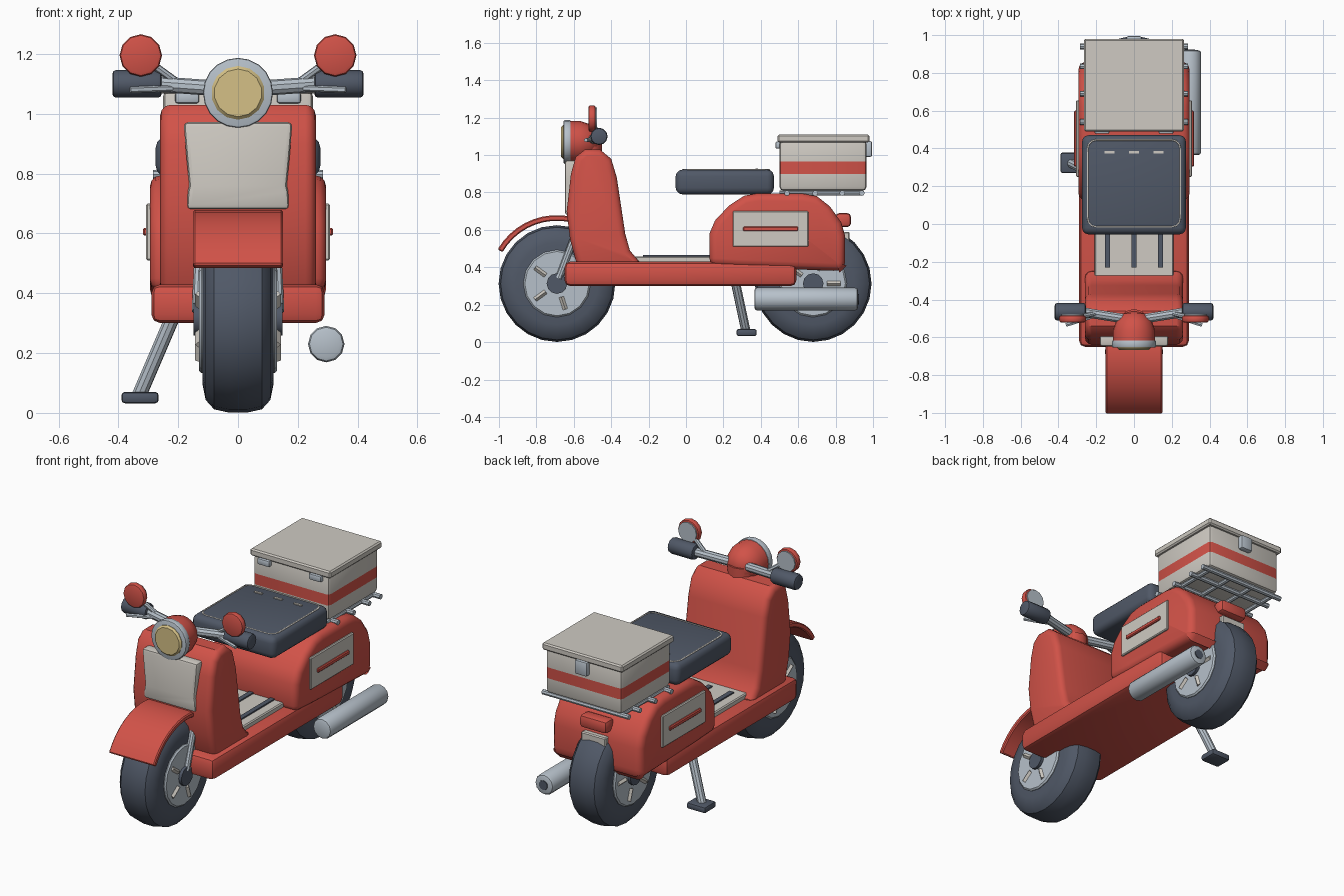
import bpy, bmesh, math
from mathutils import Vector, Matrix

if "Cube" in bpy.data.objects:
    bpy.data.objects.remove(bpy.data.objects["Cube"], do_unlink=True)


def material(name, rgb):
    m = bpy.data.materials.new(name)
    m.use_nodes = True
    m.diffuse_color = (*rgb, 1)
    m.node_tree.nodes["Principled BSDF"].inputs["Base Color"].default_value = (*rgb, 1)
    return m


RED = material("red paint", (0.64, 0.085, 0.065))
CREAM = material("cream", (0.62, 0.59, 0.54))
DARK = material("dark slate", (0.08, 0.098, 0.135))
CHROME = material("chrome grey", (0.47, 0.53, 0.59))
LENS = material("yellow lens", (0.66, 0.53, 0.24))


def finish(name, bm, *mats, bevel=0, segs=2, limit=40):
    """Bevel the sharp edges, then make a smooth-shaded object."""
    bmesh.ops.recalc_face_normals(bm, faces=bm.faces)
    if bevel:
        sharp = [e for e in bm.edges if len(e.link_faces) == 2
                 and e.calc_face_angle() > math.radians(limit)]
        bmesh.ops.bevel(bm, geom=sharp, offset=bevel, segments=segs,
                        profile=0.5, affect='EDGES', clamp_overlap=False)
    me = bpy.data.meshes.new(name)
    bm.to_mesh(me)
    bm.free()
    ob = bpy.data.objects.new(name, me)
    bpy.context.collection.objects.link(ob)
    for m in mats:
        me.materials.append(m)
    bpy.ops.object.select_all(action='DESELECT')
    ob.select_set(True)
    bpy.context.view_layer.objects.active = ob
    bpy.ops.object.shade_smooth_by_angle(angle=math.radians(35))
    return ob


def box(name, lo, hi, mat, bevel=0, segs=2):
    lo, hi = Vector(lo), Vector(hi)
    bm = bmesh.new()
    bmesh.ops.create_cube(bm, size=1, matrix=Matrix.Translation((lo + hi) / 2)
                          @ Matrix.Diagonal((*(hi - lo), 1)))
    return finish(name, bm, mat, bevel=bevel, segs=segs)


def rod(name, p, q, r, mat, sides=10, bevel=0, r2=None, segs=2):
    p, q = Vector(p), Vector(q)
    bm = bmesh.new()
    turn = (q - p).to_track_quat('Z', 'Y').to_matrix().to_4x4()
    bmesh.ops.create_cone(bm, cap_ends=True, segments=sides, radius1=r,
                          radius2=r if r2 is None else r2, depth=(q - p).length,
                          matrix=Matrix.Translation((p + q) / 2) @ turn)
    return finish(name, bm, mat, bevel=bevel, segs=segs, limit=50)


def prism(name, points, a, b, mat, bevel=0, segs=2, axis='X'):
    """Extrude an outline along X (outline in y, z) or along Y (outline in x, z)."""
    bm = bmesh.new()
    place = (lambda u, v: (a, u, v)) if axis == 'X' else (lambda u, v: (u, a, v))
    face = bm.faces.new([bm.verts.new(place(u, v)) for u, v in points])
    out = bmesh.ops.extrude_face_region(bm, geom=[face])
    shift = (b - a, 0, 0) if axis == 'X' else (0, b - a, 0)
    bmesh.ops.translate(bm, vec=shift,
                        verts=[v for v in out["geom"] if isinstance(v, bmesh.types.BMVert)])
    return finish(name, bm, mat, bevel=bevel, segs=segs)


def lathe(name, profile, center, axis, mat, steps=24):
    """Spin (offset along axis, radius) points round an axis through center."""
    bm = bmesh.new()
    center, axis = Vector(center), Vector(axis)
    verts = [bm.verts.new(center + axis * d + Vector((0, 0, r))) for d, r in profile]
    edges = [bm.edges.new(pair) for pair in zip(verts, verts[1:])]
    bmesh.ops.spin(bm, geom=verts + edges, cent=center, axis=axis,
                   angle=math.tau, steps=steps)
    bmesh.ops.remove_doubles(bm, verts=bm.verts, dist=0.0005)
    return finish(name, bm, mat)


# Wheels: tyre, rim, hub and spokes
half = [(0.03, 0.312), (0.08, 0.301), (0.108, 0.27), (0.118, 0.22), (0.118, 0.14)]
tyre = [(-d, r) for d, r in reversed(half)] + half
for label, wy in (("front", -0.69), ("rear", 0.68)):
    wz = 0.313
    lathe(label + "_tyre", tyre, (0, wy, wz), (1, 0, 0), DARK)
    rod(label + "_rim", (-0.13, wy, wz), (0.13, wy, wz), 0.18, CHROME, 16, 0.008, segs=1)
    rod(label + "_hub", (-0.148, wy, wz), (0.148, wy, wz), 0.055, DARK, 12)
    for s in (-1, 1):
        for k in range(5):
            a = k * math.tau / 5
            d = Vector((0, math.cos(a), math.sin(a)))
            c = Vector((s * 0.13, wy, wz))
            rod(label + "_spoke", c + d * 0.075, c + d * 0.145, 0.013, CREAM, 4)

# Front fender and fork
arc = [math.radians(150 - 8 * i) for i in range(11)]
fender = [(-0.69 + r * math.cos(a), 0.313 + r * math.sin(a))
          for r, angles in ((0.366, arc), (0.336, arc[::-1])) for a in angles]
prism("front_fender", fender, -0.15, 0.15, RED, 0.006, 1)
for s in (-1, 1):
    rod("front_fork", (s * 0.135, -0.68, 0.34), (s * 0.12, -0.56, 0.66), 0.02, CHROME)

# Floor, mat and leg shield
box("floor", (-0.29, -0.65, 0.3), (0.29, 0.59, 0.43), RED, 0.03)
box("floor_mat", (-0.21, -0.3, 0.42), (0.21, 0.2, 0.458), CREAM, 0.006, 1)
for x in (-0.14, 0, 0.14):
    box("mat_strip", (x - 0.014, -0.23, 0.45), (x + 0.014, 0.18, 0.466), DARK)
shield = [(-0.58, 0.4), (-0.62, 0.55), (-0.638, 0.7), (-0.615, 0.9), (-0.59, 0.99),
          (-0.54, 1.03), (-0.46, 1.03), (-0.4, 0.98), (-0.37, 0.88),
          (-0.325, 0.58), (-0.3, 0.49), (-0.25, 0.43), (-0.25, 0.4)]
prism("leg_shield", shield, -0.26, 0.26, RED, 0.035, 3)
side = [(0.172, 0.68), (0.168, 0.74), (0.163, 0.76), (0.172, 0.85), (0.182, 0.972)]
prism("front_panel", side + [(-x, z) for x, z in reversed(side)],
      -0.648, -0.57, CREAM, 0.015, 2, 'Y')

# Headlight
lathe("headlight_housing", [(0, 0.112), (0.06, 0.112), (0.11, 0.095), (0.15, 0.06), (0.165, 0)],
      (0, -0.625, 1.07), (0, 1, 0), RED, 20)
rod("headlight_ring", (0, -0.655, 1.07), (0, -0.615, 1.07), 0.117, CHROME, 20, 0.008)
rod("headlight_lens", (0, -0.668, 1.07), (0, -0.64, 1.07), 0.09, LENS, 14, 0.01, segs=1)
rod("steering_neck", (0, -0.53, 0.95), (0, -0.53, 1.08), 0.08, RED, 12)

# Handlebar, grips, levers and mirrors
for s in (-1, 1):
    rod("handlebar", (0, -0.51, 1.08), (s * 0.28, -0.465, 1.1), 0.026, CHROME)
    rod("grip", (s * 0.255, -0.465, 1.1), (s * 0.42, -0.465, 1.1), 0.046, DARK, 12, 0.012)
    rod("brake_lever", (s * 0.22, -0.49, 1.085), (s * 0.36, -0.535, 1.08), 0.011, CHROME, 6)
    rod("mirror_stem", (s * 0.21, -0.475, 1.11), (s * 0.32, -0.5, 1.19), 0.013, CHROME, 8)
    rod("mirror_shell", (s * 0.325, -0.522, 1.195), (s * 0.325, -0.483, 1.195), 0.071, RED, 12, 0.012)
    rod("mirror_glass", (s * 0.325, -0.49, 1.195), (s * 0.325, -0.476, 1.195), 0.06, CHROME, 12)

# Rear body and side panels
body = [(0.125, 0.41), (0.125, 0.58), (0.155, 0.65), (0.23, 0.73), (0.31, 0.782),
        (0.38, 0.795), (0.62, 0.795), (0.7, 0.78), (0.77, 0.725), (0.83, 0.64),
        (0.85, 0.57), (0.85, 0.4), (0.83, 0.38), (0.3, 0.4)]
prism("rear_body", body, -0.295, 0.295, RED, 0.04, 3)
for s in (-1, 1):
    x0, x1 = sorted((s * 0.28, s * 0.307))
    box("side_panel", (x0, 0.25, 0.51), (x1, 0.655, 0.7), CREAM, 0.005, 1)
    x0, x1 = sorted((s * 0.3, s * 0.318))
    box("side_trim", (x0, 0.305, 0.593), (x1, 0.6, 0.618), RED, 0.005, 1)

# Seat with piping and stitches
box("seat", (-0.275, -0.055, 0.79), (0.275, 0.47, 0.922), DARK, 0.035, 3)
curve = bpy.data.curves.new("seat_piping", 'CURVE')
curve.dimensions = '3D'
curve.bevel_depth = 0.005
curve.bevel_resolution = 1
curve.materials.append(CREAM)
loop = [(cx * 0.2 + 0.045 * math.cos(a), 0.215 + cy * 0.185 + 0.045 * math.sin(a))
        for cx, cy, start in ((1, 1, 0), (-1, 1, 90), (-1, -1, 180), (1, -1, 270))
        for a in (math.radians(start + 30 * i) for i in range(4))]
line = curve.splines.new('POLY')
line.points.add(len(loop) - 1)
for pt, (x, y) in zip(line.points, loop):
    pt.co = (x, y, 0.92, 1)
line.use_cyclic_u = True
bpy.context.collection.objects.link(bpy.data.objects.new("seat_piping", curve))
for x in (-0.13, 0, 0.13):
    box("seat_stitch", (x - 0.026, 0.372, 0.915), (x + 0.026, 0.386, 0.928), CREAM)

# Luggage rack
for x in (-0.23, -0.08, 0.08, 0.23):
    rod("rack_rail", (x, 0.5, 0.797), (x, 0.95, 0.797), 0.013, CHROME, 8)
for y in (0.54, 0.69, 0.835, 0.94):
    rod("rack_bar", (-0.285, y, 0.797), (0.285, y, 0.797), 0.015, CHROME, 8)

# Luggage box with a painted band
case = box("case_body", (-0.25, 0.5, 0.81), (0.25, 0.965, 1.08), CREAM, 0.02)
case.data.materials.append(RED)
bm = bmesh.new()
bm.from_mesh(case.data)
for z in (0.9, 0.965):
    bmesh.ops.bisect_plane(bm, geom=bm.verts[:] + bm.edges[:] + bm.faces[:],
                           plane_co=(0, 0, z), plane_no=(0, 0, 1))
for f in bm.faces:
    f.material_index = int(0.9 < f.calc_center_median().z < 0.965)
bm.to_mesh(case.data)
bm.free()
box("case_lid", (-0.265, 0.49, 1.068), (0.265, 0.98, 1.11), CREAM, 0.008, 1)
box("case_latch", (-0.04, 0.955, 0.99), (0.04, 0.995, 1.075), CHROME, 0.01)
for x in (-0.17, 0.17):
    box("case_hinge", (x - 0.04, 0.478, 1.035), (x + 0.04, 0.51, 1.072), CHROME, 0.008)

# Tail light and rear plate
box("tail_light", (-0.09, 0.8, 0.615), (0.09, 0.882, 0.69), RED, 0.02)
box("rear_plate", (-0.08, 0.83, 0.535), (0.08, 0.875, 0.59), CREAM, 0.006, 1)

# Exhaust and side stand
rod("exhaust", (0.295, 0.365, 0.23), (0.295, 0.92, 0.23), 0.061, CHROME, 12, 0.016)
rod("exhaust_tip", (0.295, 0.9, 0.23), (0.295, 0.925, 0.23), 0.028, DARK, 10)
rod("stand_leg", (-0.21, 0.26, 0.34), (-0.33, 0.32, 0.06), 0.025, CHROME)
box("stand_foot", (-0.39, 0.27, 0.032), (-0.265, 0.378, 0.07), DARK, 0.012)
